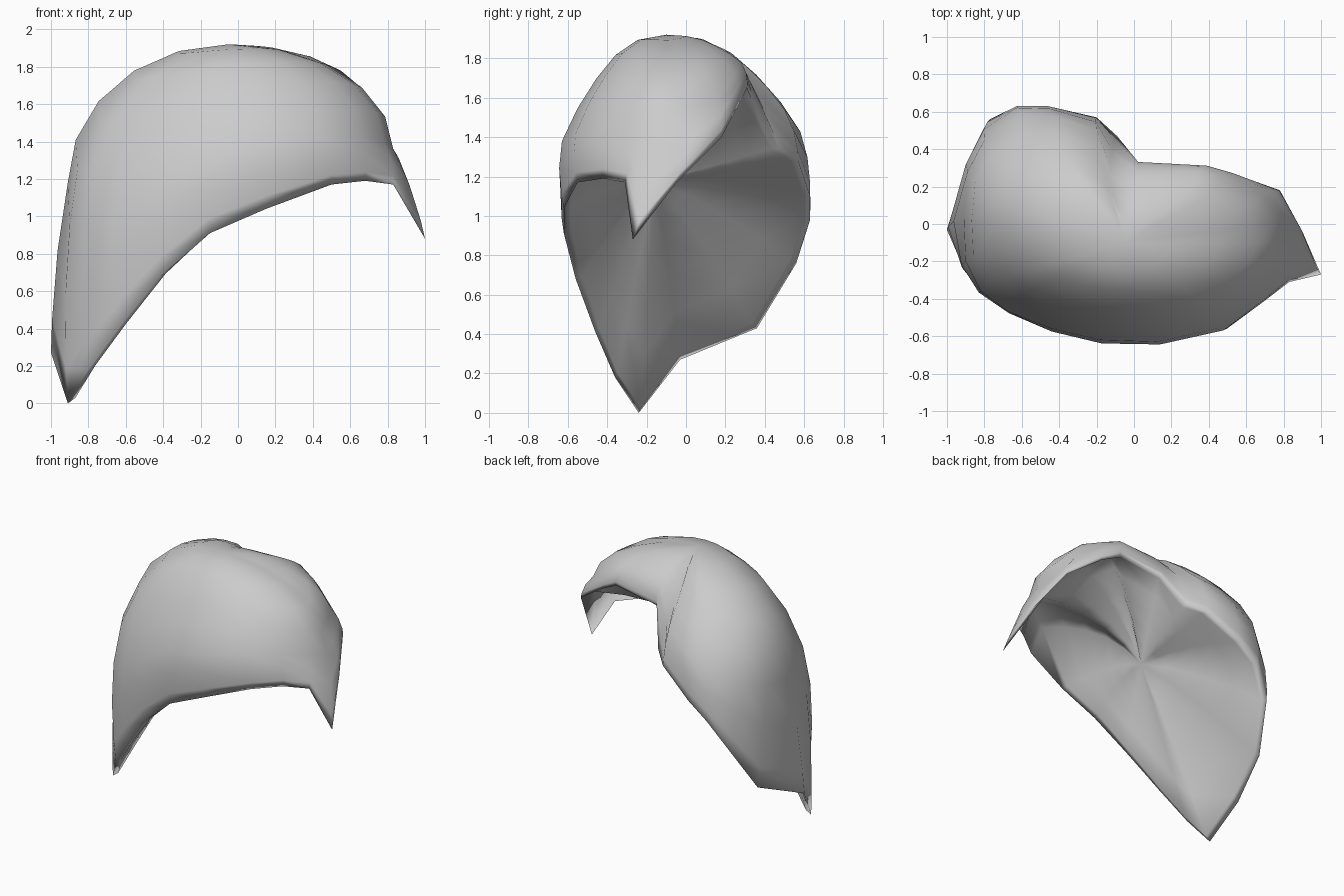
import bpy
import bmesh
from math import sin, cos, pi
from mathutils import Vector

old = bpy.data.objects.get("Cube")
if old:
    bpy.data.objects.remove(old, do_unlink=True)

# One flat grey for the whole shell
grey = bpy.data.materials.new("plain grey")
grey.use_nodes = True
grey_value = (0.6, 0.6, 0.6, 1)
grey.diffuse_color = grey_value
grey.node_tree.nodes["Principled BSDF"].inputs["Base Color"].default_value = grey_value

CROWN = Vector((-.05, -.1, 1.92))
HOLLOW = Vector((-.2, -.16, 1.17))

# Lower rim, from the long low point along the front, round to the back
RIM = [
    (-.91, -.24, 0), (-.8, -.36, .18), (-.63, -.46, .41), (-.41, -.56, .68),
    (-.15, -.62, .91), (.15, -.62, 1.04), (.5, -.55, 1.17), (.68, -.42, 1.19),
    (.83, -.31, 1.17), (1, -.27, .88), (.9, -.04, 1.18), (.78, .18, 1.4),
    (.53, .27, 1.57), (.39, .31, 1.65), (.02, .33, 1.6), (-.09, .47, 1.34),
    (-.2, .57, 1.28), (-.46, .63, 1.1), (-.62, .63, .98), (-.77, .56, .76),
    (-.87, .36, .43), (-1, -.03, .27),
]

# Widest belt of the shell, one point above each rim point
BELT = [
    (-.9, -.2, .95), (-.82, -.36, .95), (-.67, -.47, 1), (-.44, -.56, 1.15),
    (-.18, -.62, 1.3), (.12, -.63, 1.38), (.44, -.56, 1.42), (.65, -.4, 1.43),
    (.78, -.24, 1.4), (.83, -.1, 1.36), (.8, .03, 1.4), (.69, .16, 1.58),
    (.47, .25, 1.72), (.34, .28, 1.78), (.02, .28, 1.76), (-.13, .32, 1.67),
    (-.2, .5, 1.54), (-.43, .58, 1.43), (-.61, .59, 1.34), (-.8, .45, 1.25),
    (-.89, .28, 1.2), (-.91, .04, 1.18),
]

ARC_STEPS = 5
WALL_STEPS = 2
INNER_STEPS = 5


def inward(point, amount):
    """Shift a point sideways towards the middle of the shell."""
    aim = Vector((CROWN.x - point.x, CROWN.y - point.y, 0))
    return point + aim.normalized() * amount


def outer_column(belt, rim):
    """Points from just below the crown, over the belt, to the rim."""
    points = []
    reach = belt - CROWN
    for step in range(1, ARC_STEPS + 1):
        angle = pi / 2 * step / ARC_STEPS
        # Rounder from side to side than from front to back
        across = reach.x * sin(angle)
        along = reach.y * sin(angle) * (1 - .18 * sin(2 * angle))
        points.append(CROWN + Vector((across, along, reach.z * (1 - cos(angle)))))
    for step in range(1, WALL_STEPS + 1):
        t = step / (WALL_STEPS + .5)
        points.append(inward(belt.lerp(rim, t), -.02 * sin(pi * t)))
    points.append(rim)
    return points


def inner_column(belt, rim):
    """Points from behind the rim along the shallow hollow underneath."""
    if rim.x > .45:        # thin vault on the short pointed side
        follow, pull = .95, .3
    elif rim.z > 1.25:     # straight slope below the neck
        follow, pull = 0, 0
    else:                  # nearly filled long side
        follow, pull = .03, .1
    start = inward(rim.lerp(belt, follow), .04)
    bend = start.lerp(HOLLOW, .5).lerp(CROWN, pull)
    points = []
    for step in range(INNER_STEPS):
        t = step / INNER_STEPS
        points.append(start.lerp(bend, t).lerp(bend.lerp(HOLLOW, t), t))
    return points


# Thick domed shell, closed underneath
bm = bmesh.new()
top = bm.verts.new(CROWN)
bottom = bm.verts.new(HOLLOW)
columns = []
for belt, rim in zip(map(Vector, BELT), map(Vector, RIM)):
    path = outer_column(belt, rim) + inner_column(belt, rim)
    columns.append([bm.verts.new(p) for p in path])
for here, after in zip(columns, columns[1:] + columns[:1]):
    bm.faces.new((top, here[0], after[0]))
    bm.faces.new((bottom, after[-1], here[-1]))
    for row in range(len(here) - 1):
        bm.faces.new((here[row], here[row + 1], after[row + 1], after[row]))
bmesh.ops.recalc_face_normals(bm, faces=bm.faces)

mesh = bpy.data.meshes.new("domed_shell")
bm.to_mesh(mesh)
bm.free()
mesh.materials.append(grey)
shell = bpy.data.objects.new("domed_shell", mesh)
bpy.context.collection.objects.link(shell)

# Smooth all over, so the shading rolls softly under the rim
bpy.context.view_layer.objects.active = shell
shell.select_set(True)
bpy.ops.object.shade_smooth()
